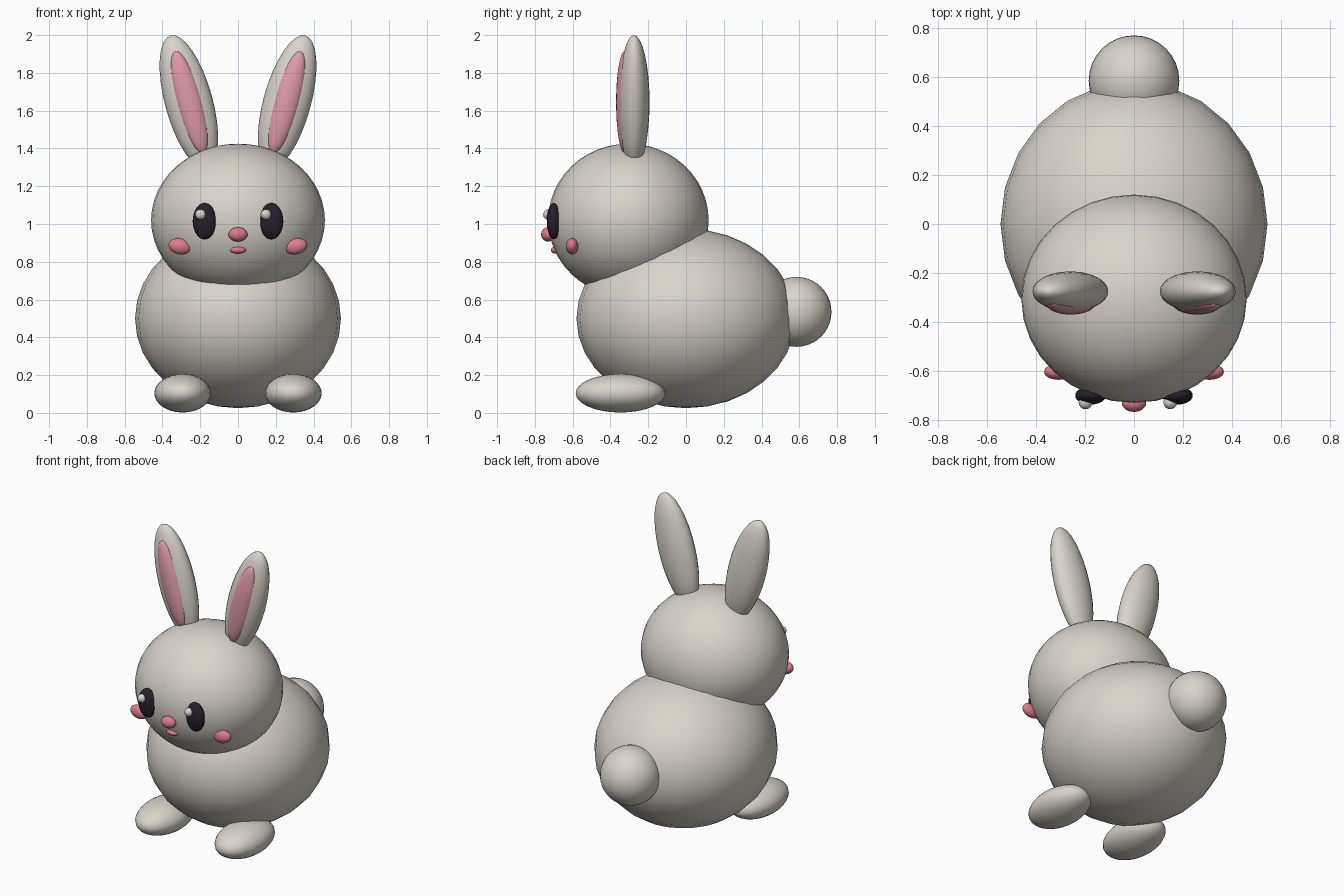
import bpy
import math

if "Cube" in bpy.data.objects:
    bpy.data.objects.remove(bpy.data.objects["Cube"])


def material(name, rgb):
    m = bpy.data.materials.new(name)
    m.diffuse_color = (*rgb, 1.0)
    m.use_nodes = True
    m.node_tree.nodes["Principled BSDF"].inputs["Base Color"].default_value = m.diffuse_color
    return m


FUR = material("warm_white_fur", (0.69, 0.65, 0.59))
EAR_PINK = material("soft_pink", (0.74, 0.33, 0.40))
ROSE = material("rose_pink", (0.72, 0.20, 0.26))
DARK = material("dark_plum", (0.02, 0.014, 0.025))


def ellipsoid(name, centre, radii, mat, tilt=0.0, segments=24, rings=16):
    """Smooth ellipsoid, tilt in degrees about the y axis."""
    bpy.ops.mesh.primitive_uv_sphere_add(segments=segments, ring_count=rings, radius=1.0)
    ob = bpy.context.object
    ob.name = name
    ob.scale = radii
    bpy.ops.object.transform_apply(location=False, rotation=False, scale=True)
    ob.location = centre
    ob.rotation_euler = (0, math.radians(tilt), 0)
    ob.data.materials.append(mat)
    bpy.ops.object.shade_smooth()
    return ob


# Body, head and tail
ellipsoid("body", (0, 0, 0.50), (0.545, 0.58, 0.475), FUR)
ellipsoid("head", (0, -0.305, 1.02), (0.46, 0.425, 0.405), FUR, segments=32, rings=24)
ellipsoid("tail", (0, 0.585, 0.535), (0.185, 0.185, 0.185), FUR, segments=32, rings=20)

# Nose and mouth
ellipsoid("nose", (0, -0.73, 0.945), (0.05, 0.037, 0.038), ROSE)
ellipsoid("mouth", (0, -0.69, 0.862), (0.042, 0.025, 0.019), ROSE)

# Paired parts
for side, s in (("left", -1), ("right", 1)):
    ellipsoid(side + "_foot", (s * 0.293, -0.347, 0.104), (0.15, 0.237, 0.102), FUR)
    ellipsoid(side + "_ear", (s * 0.26, -0.275, 1.645), (0.126, 0.082, 0.366), FUR, s * 15.3)
    ellipsoid(side + "_inner_ear", (s * 0.258, -0.325, 1.645), (0.07, 0.045, 0.28),
              EAR_PINK, s * 15.3)
    ellipsoid(side + "_eye", (s * 0.177, -0.70, 1.015), (0.063, 0.037, 0.096), DARK)
    ellipsoid(side + "_cheek", (s * 0.308, -0.603, 0.882), (0.06, 0.033, 0.042), ROSE, -s * 12)
    # Eye glints sit to the same side on both eyes
    ellipsoid(side + "_eye_glint", (s * 0.173 - 0.025, -0.728, 1.05),
              (0.028, 0.028, 0.028), FUR, segments=16, rings=10)
